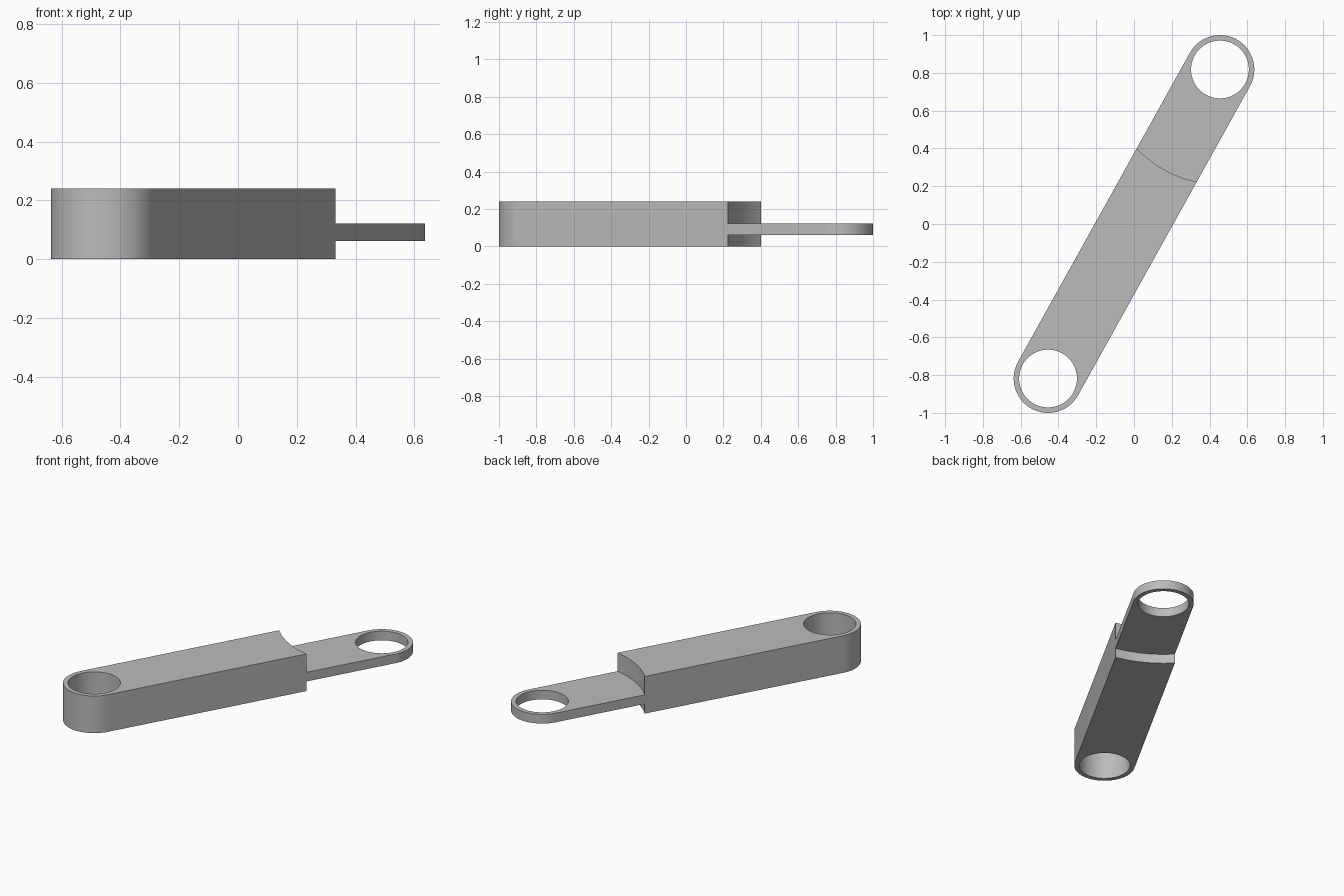
import bpy, bmesh
from math import pi, sin, cos, asin, atan2, hypot, radians
from mathutils import Matrix

cube = bpy.data.objects.get("Cube")
if cube:
    bpy.data.objects.remove(cube, do_unlink=True)

# Overall dimensions
PIN = (0.455, 0.818)            # pin hole centre at the thin end
HALF = hypot(*PIN)              # half the distance between holes
WIDTH_R = 0.182                 # half width and end radius
HOLE_R = 0.153
CLEAR_R = 0.607                 # clearance arc around the thin end's hole
SPREAD = asin(WIDTH_R / CLEAR_R)
TURN = Matrix.Rotation(atan2(PIN[1], PIN[0]), 4, 'Z')

grey = bpy.data.materials.new("light_grey")
grey.use_nodes = True
colour = (0.5, 0.5, 0.5, 1)
grey.diffuse_color = colour
grey.node_tree.nodes["Principled BSDF"].inputs["Base Color"].default_value = colour


def arc(cx, radius, start, end, steps):
    return [(cx + radius * cos(start + (end - start) * i / steps),
             radius * sin(start + (end - start) * i / steps))
            for i in range(steps + 1)]


def plate(name, outline, hole, z0, z1):
    """Extrude an outline with one hole between two heights."""
    bm = bmesh.new()
    edges = []
    for loop in (outline, hole):
        verts = [bm.verts.new((x, y, z0)) for x, y in loop]
        edges += [bm.edges.new((verts[i - 1], verts[i])) for i in range(len(verts))]
    bmesh.ops.triangle_fill(bm, use_beauty=True, use_dissolve=False, edges=edges)
    ext = bmesh.ops.extrude_face_region(bm, geom=bm.faces[:], use_keep_orig=True)
    top = [g for g in ext["geom"] if isinstance(g, bmesh.types.BMVert)]
    bmesh.ops.translate(bm, verts=top, vec=(0, 0, z1 - z0))
    bmesh.ops.recalc_face_normals(bm, faces=bm.faces[:])
    bm.transform(TURN)
    mesh = bpy.data.meshes.new(name)
    bm.to_mesh(mesh)
    bm.free()
    mesh.materials.append(grey)
    obj = bpy.data.objects.new(name, mesh)
    bpy.context.collection.objects.link(obj)
    bpy.ops.object.select_all(action='DESELECT')
    obj.select_set(True)
    bpy.context.view_layer.objects.active = obj
    bpy.ops.object.shade_smooth_by_angle(angle=radians(30))


# Thick link body with a concave end
body = (arc(-HALF, WIDTH_R, pi / 2, 3 * pi / 2, 48)
        + arc(HALF, CLEAR_R, pi + SPREAD, pi - SPREAD, 24))
plate("link_body", body, arc(-HALF, HOLE_R, 0, 2 * pi, 96)[:-1], 0, 0.24)

# Thin tongue that meets the body along the concave arc
tongue = (arc(HALF, WIDTH_R, -pi / 2, pi / 2, 48)
          + arc(HALF, CLEAR_R, pi - SPREAD, pi + SPREAD, 24))
plate("link_tongue", tongue, arc(HALF, HOLE_R, 0, 2 * pi, 96)[:-1], 0.062, 0.121)
